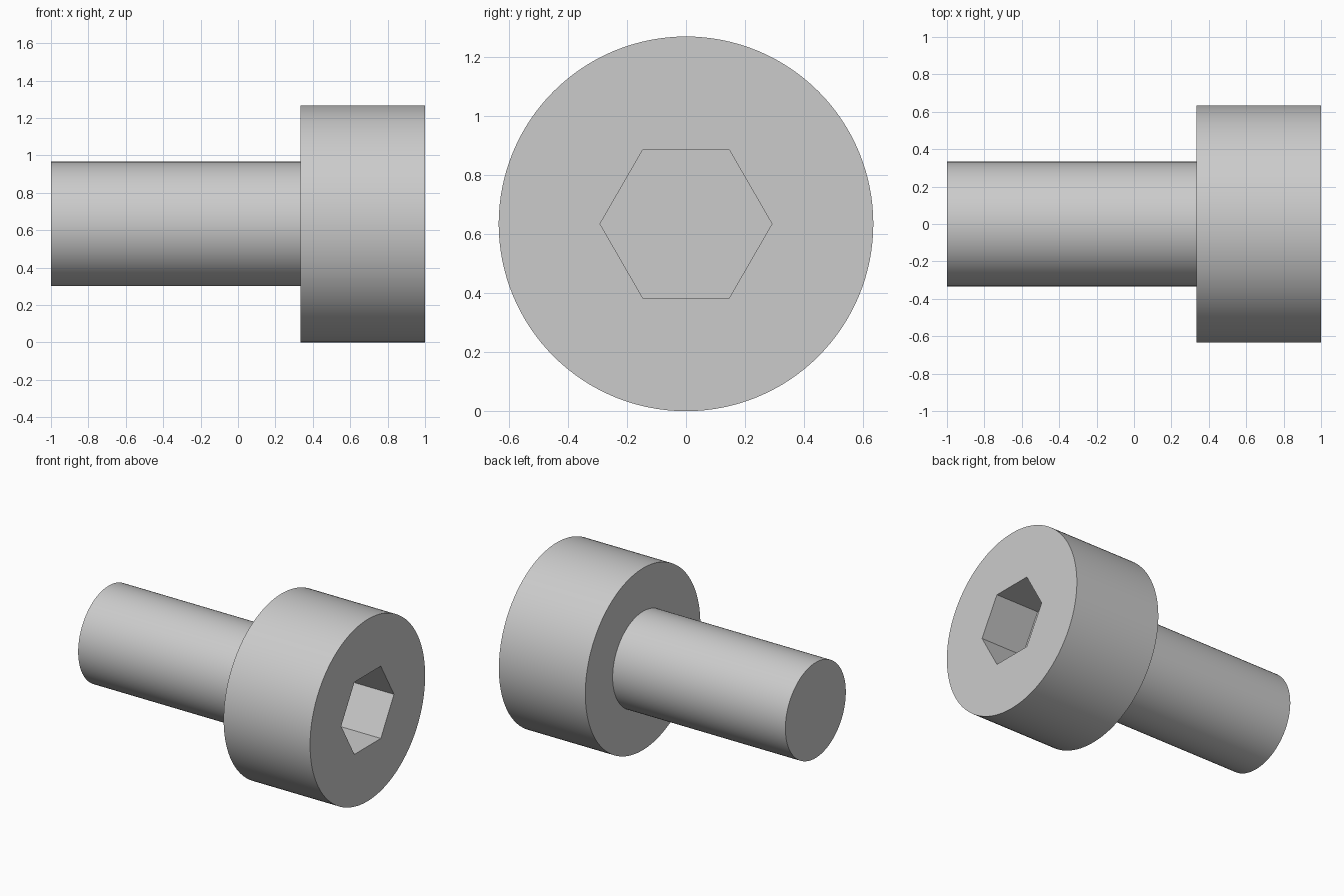
import bpy
import math

# Remove the default cube
cube = bpy.data.objects.get("Cube")
if cube:
    bpy.data.objects.remove(cube, do_unlink=True)

HEAD_R, SHANK_R, SOCKET_R = 0.634, 0.333, 0.291
HEAD_BACK, SOCKET_FLOOR = 0.333, 0.667

# One plain grey for the whole bolt
steel = bpy.data.materials.new("steel grey")
steel.use_nodes = True
grey = (0.6, 0.6, 0.6, 1.0)
steel.diffuse_color = grey
steel.node_tree.nodes["Principled BSDF"].inputs["Base Color"].default_value = grey


def rod(name, radius, x0, x1, sides):
    """Prism or cylinder lying along x, on the bolt's axis."""
    bpy.ops.mesh.primitive_cylinder_add(
        vertices=sides, radius=radius, depth=x1 - x0,
        location=((x0 + x1) / 2, 0, HEAD_R), rotation=(0, math.pi / 2, 0))
    obj = bpy.context.object
    obj.name = obj.data.name = name
    obj.data.materials.append(steel)
    return obj


# Shank and head
shank = rod("shank", SHANK_R, -1, HEAD_BACK, 96)
head = rod("head", HEAD_R, HEAD_BACK, 1, 128)

# Hexagonal socket cut into the head
cutter = rod("socket_cutter", SOCKET_R, SOCKET_FLOOR, 1.2, 6)
cutter.hide_render = True
cut = head.modifiers.new("socket", 'BOOLEAN')
cut.operation = 'DIFFERENCE'
cut.solver = 'EXACT'
cut.object = cutter
bpy.ops.object.select_all(action='DESELECT')
head.select_set(True)
bpy.context.view_layer.objects.active = head
bpy.ops.object.modifier_apply(modifier=cut.name)
bpy.data.objects.remove(cutter, do_unlink=True)

# Smooth round sides, crisp rims
shank.select_set(True)
bpy.ops.object.shade_smooth_by_angle(angle=math.radians(30))
